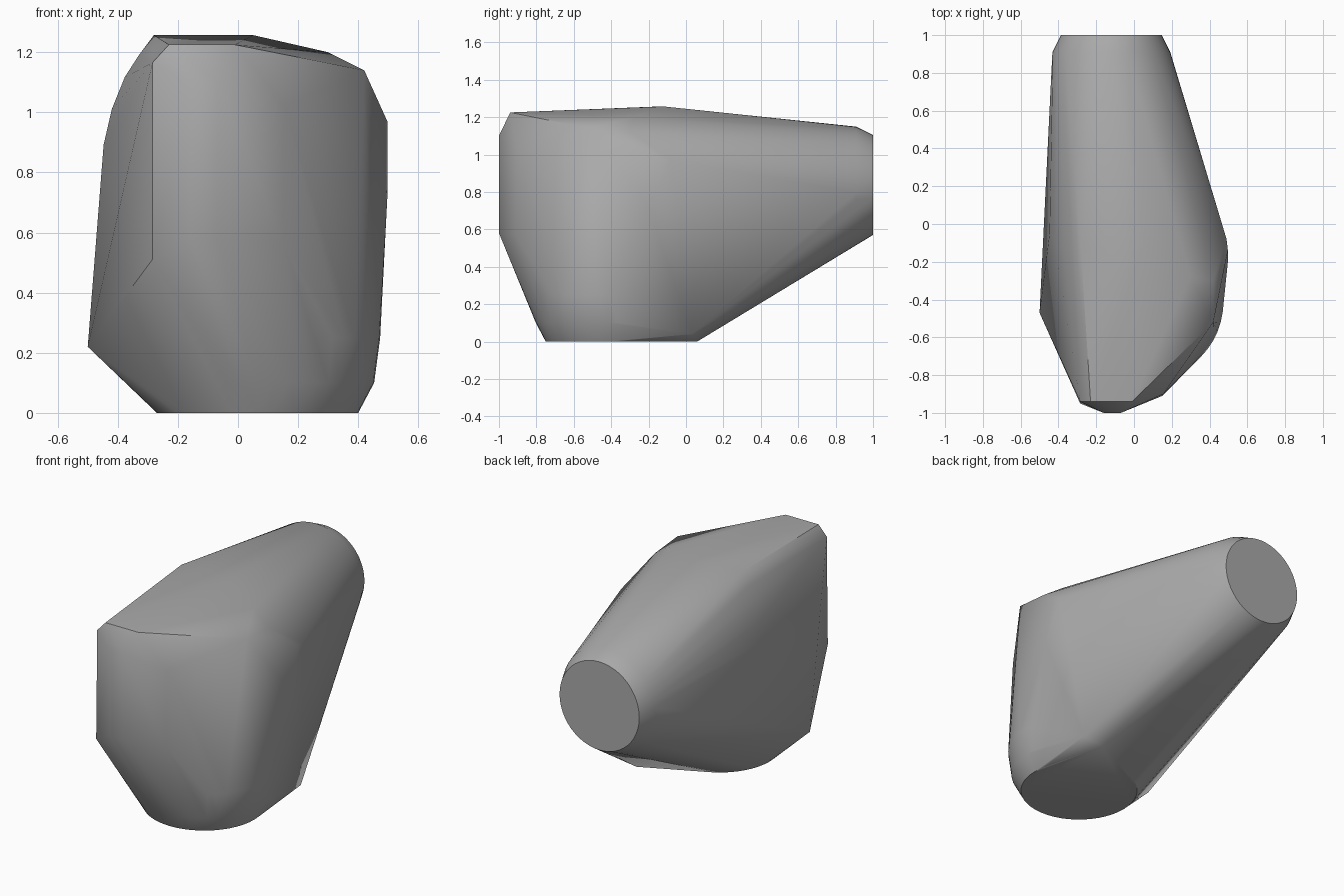
import bpy, bmesh
from math import sin, cos, tau, radians

cube = bpy.data.objects.get("Cube")
if cube:
    bpy.data.objects.remove(cube, do_unlink=True)

grey = bpy.data.materials.new("plain grey")
grey.use_nodes = True
colour = (0.4, 0.4, 0.4, 1)
grey.diffuse_color = colour
grey.node_tree.nodes["Principled BSDF"].inputs["Base Color"].default_value = colour

SIDES = 48


def ring(radius, place):
    """Points of a circle, put in space by the place function."""
    return [place(radius * cos(tau * i / SIDES), radius * sin(tau * i / SIDES))
            for i in range(SIDES)]


points = []

# Round opening at the back, with its bevel
for radius, y in ((0.267, 1.0), (0.312, 0.91)):
    points += ring(radius, lambda a, b: (a - 0.12, y, b + 0.837))

# Round foot, with its bevel
for radius, z in ((0.335, 0), (0.388, 0.1), (0.408, 0.25)):
    points += ring(radius, lambda a, b: (a + 0.065, b - 0.415, z))

# Heel corner behind the foot
points += [(0.40, 0.03, 0.04), (0.29, 0.06, 0)]

# Narrow nose at the front
for x in (-0.16, -0.07):
    points += [(x, -1, 1.10), (x, -1, 0.58)]
points += [(-0.285, -0.94, 1.165), (-0.285, -0.95, 0.51),
           (0.155, -0.9, 1.02), (0.15, -0.91, 0.57)]

# Top ridge
points += [(-0.23, -0.94, 1.225), (-0.01, -0.94, 1.225),
           (-0.28, -0.14, 1.257), (0.05, -0.12, 1.257), (0.30, -0.28, 1.20)]

# Shoulder on the +x side
points += [(0.42, -0.52, 1.14), (0.42, -0.30, 1.12), (0.497, -0.14, 0.97),
           (0.49, -0.08, 0.97), (0.497, -0.2, 0.72)]

# Rounded cheek and low corner on the -x side
points += [(-0.33, -0.13, 1.19), (-0.377, -0.12, 1.117), (-0.42, -0.1, 1.01),
           (-0.447, -0.05, 0.893), (-0.457, 0, 0.743), (-0.5, -0.47, 0.22)]

# Wrap all the parts in one skin
bm = bmesh.new()
for p in points:
    bm.verts.new(p)
hull = bmesh.ops.convex_hull(bm, input=bm.verts)
spare = {v for v in hull["geom_interior"] + hull["geom_unused"]
         if isinstance(v, bmesh.types.BMVert)}
bmesh.ops.delete(bm, geom=list(spare), context='VERTS')
bmesh.ops.dissolve_limit(bm, angle_limit=radians(0.5), verts=bm.verts, edges=bm.edges)
bmesh.ops.recalc_face_normals(bm, faces=bm.faces)
mesh = bpy.data.meshes.new("body_shell")
bm.to_mesh(mesh)
bm.free()
mesh.materials.append(grey)
body = bpy.data.objects.new("body_shell", mesh)
bpy.context.collection.objects.link(body)

bpy.context.view_layer.objects.active = body
body.select_set(True)
bpy.ops.object.shade_smooth_by_angle(angle=radians(30))
